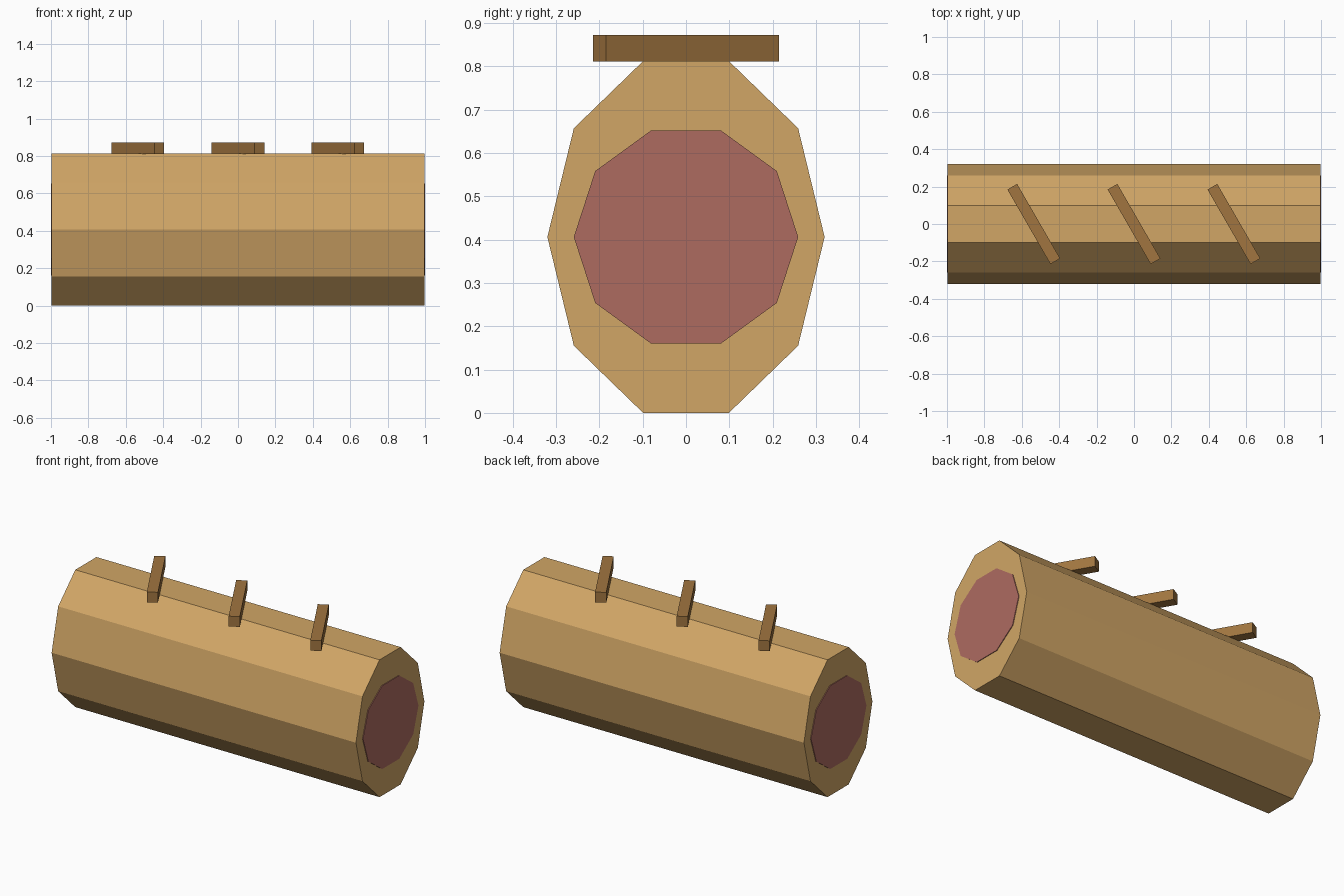
import bpy, bmesh, math
from mathutils import Matrix

if "Cube" in bpy.data.objects:
    bpy.data.objects.remove(bpy.data.objects["Cube"])


def material(name, color):
    m = bpy.data.materials.new(name)
    m.diffuse_color = (*color, 1)
    m.use_nodes = True
    m.node_tree.nodes["Principled BSDF"].inputs["Base Color"].default_value = m.diffuse_color
    return m


tan = material("golden tan", (0.638, 0.380, 0.133))
pink = material("dusty pink", (0.420, 0.147, 0.118))
brown = material("dark brown", (0.355, 0.179, 0.051))

MID_Z = 0.406


def add_object(name, bm, mat):
    bmesh.ops.recalc_face_normals(bm, faces=bm.faces)
    mesh = bpy.data.meshes.new(name)
    bm.to_mesh(mesh)
    bm.free()
    mesh.materials.append(mat)
    obj = bpy.data.objects.new(name, mesh)
    bpy.context.collection.objects.link(obj)
    return obj


def decagon_prism(name, half_length, ry, rz, mat):
    """Ten-sided prism lying along x."""
    bm = bmesh.new()
    rings = []
    for x in (-half_length, half_length):
        rings.append([bm.verts.new((x, ry * math.cos(i * math.pi / 5),
                                    MID_Z + rz * math.sin(i * math.pi / 5)))
                      for i in range(10)])
    a, b = rings
    bm.faces.new(a)
    bm.faces.new(b)
    for i in range(10):
        j = (i + 1) % 10
        bm.faces.new((a[i], a[j], b[j], b[i]))
    return add_object(name, bm, mat)


# Outer roll and the filling that shows at both ends
decagon_prism("outer_roll", 0.996, 0.32, 0.427, tan)
decagon_prism("filling", 1.0, 0.259, 0.259, pink)

# Slanted strips across the top
for i, x in enumerate((-0.536, 0.0, 0.534)):
    bm = bmesh.new()
    bmesh.ops.create_cube(bm, size=1, matrix=(
        Matrix.Translation((x, 0, 0.8415))
        @ Matrix.Rotation(math.radians(30), 4, 'Z')
        @ Matrix.Diagonal((0.06, 0.46, 0.061, 1))))
    add_object(f"top_strip_{i + 1}", bm, brown)
